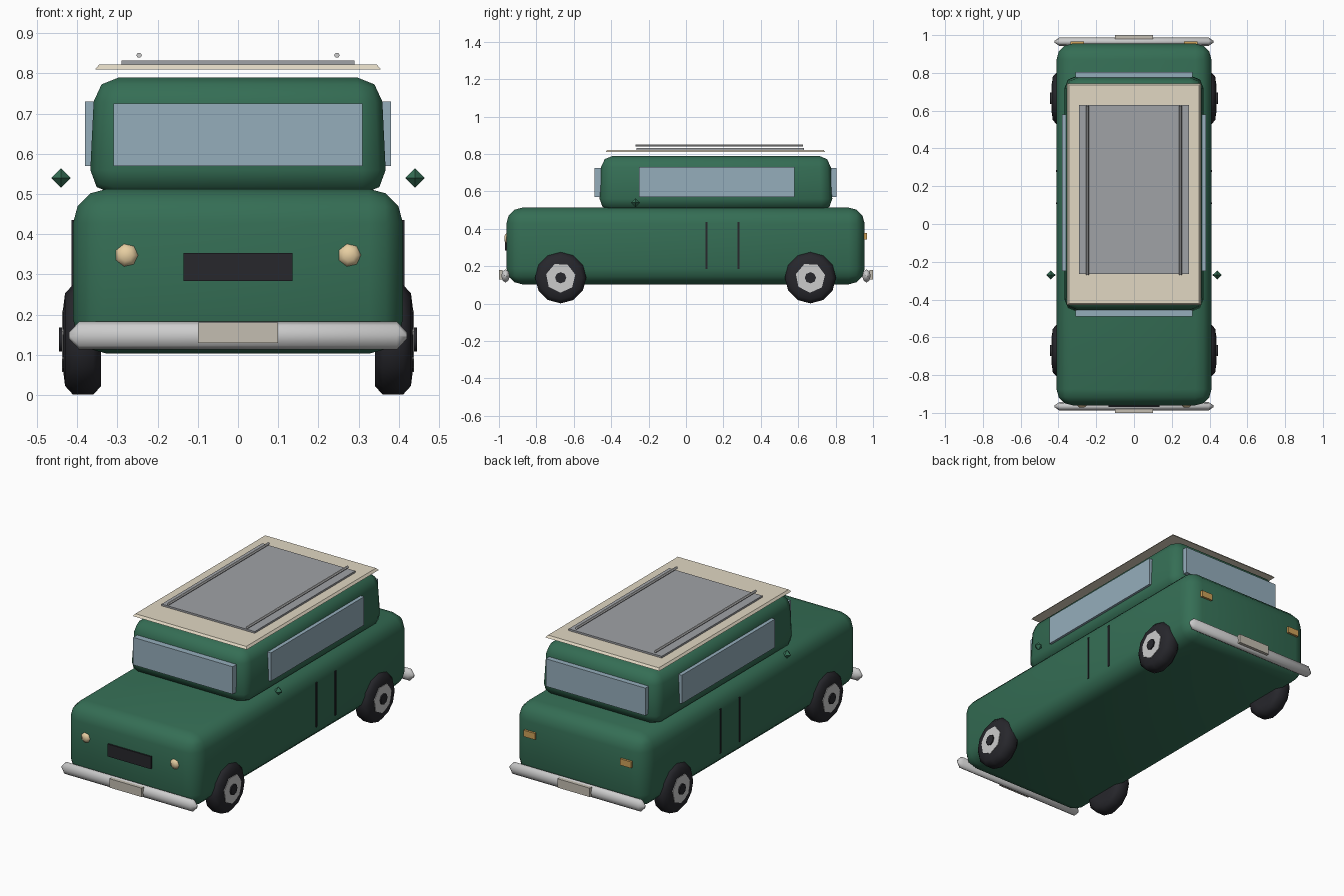
import bpy, bmesh, math
from mathutils import Matrix, Vector

if "Cube" in bpy.data.objects:
    bpy.data.objects.remove(bpy.data.objects["Cube"])


def mat(name, r, g, b):
    m = bpy.data.materials.new(name)
    m.diffuse_color = (r, g, b, 1)
    m.use_nodes = True
    m.node_tree.nodes["Principled BSDF"].inputs["Base Color"].default_value = m.diffuse_color
    return m


GREEN = mat("green_paint", 0.035, 0.155, 0.09)
CREAM = mat("cream_roof", 0.75, 0.68, 0.54)
GLASS = mat("window_glass", 0.30, 0.42, 0.50)
BLACK = mat("black_rubber", 0.02, 0.02, 0.025)
CHROME = mat("chrome", 0.72, 0.72, 0.74)
STEEL = mat("sunroof_glass", 0.35, 0.36, 0.38)
LAMP = mat("lamp", 0.80, 0.62, 0.36)
AMBER = mat("tail_lamp", 0.62, 0.36, 0.10)
PLATE = mat("plate", 0.55, 0.51, 0.44)


def finish(name, bm, material, angle=50):
    bmesh.ops.recalc_face_normals(bm, faces=bm.faces[:])
    me = bpy.data.meshes.new(name)
    bm.to_mesh(me)
    bm.free()
    me.materials.append(material)
    me.shade_smooth()
    me.set_sharp_from_angle(angle=math.radians(angle))
    ob = bpy.data.objects.new(name, me)
    bpy.context.collection.objects.link(ob)
    return ob


def box(name, x, y, z, material, bevel=0, segments=2, taper=0):
    """Box from (min, max) ranges; taper pulls the top edge inwards."""
    bm = bmesh.new()
    bmesh.ops.create_cube(bm, size=1)
    for v in bm.verts:
        top = v.co.z > 0
        for i, (lo, hi) in enumerate((x, y, z)):
            s = 1 if v.co[i] > 0 else -1
            v.co[i] = hi if s > 0 else lo
            if top and i < 2:
                v.co[i] -= s * taper
    if bevel:
        bmesh.ops.bevel(bm, geom=bm.edges[:], offset=bevel, segments=segments,
                        profile=0.5, affect='EDGES')
    return finish(name, bm, material)


def lathe_x(name, profile, centre, sides, material, scale=(1, 1, 1), turn=0.0, angle=50):
    """Spin (x, radius) points round the x axis and cap both ends."""
    bm = bmesh.new()
    rings = []
    for px, r in profile:
        rings.append([bm.verts.new((px, r * math.cos(turn + 2 * math.pi * k / sides),
                                    r * math.sin(turn + 2 * math.pi * k / sides)))
                      for k in range(sides)])
    for a, b in zip(rings, rings[1:]):
        for k in range(sides):
            j = (k + 1) % sides
            bm.faces.new((a[k], a[j], b[j], b[k]))
    bm.faces.new(rings[0])
    bm.faces.new(rings[-1])
    bm.transform(Matrix.Translation(Vector(centre)) @ Matrix.Diagonal((*scale, 1)))
    return finish(name, bm, material, angle)


# Body and cabin
box("body", (-0.41, 0.41), (-0.96, 0.955), (0.103, 0.513), GREEN, 0.085, 3)
box("cabin", (-0.37, 0.37), (-0.465, 0.785), (0.50, 0.79), GREEN, 0.06, 2, 0.014)

# Roof panel, sunroof and rails
box("roof_panel", (-0.355, 0.355), (-0.43, 0.745), (0.81, 0.822), CREAM, taper=0.01)
box("sunroof", (-0.29, 0.29), (-0.265, 0.63), (0.822, 0.832), STEEL)
for side, s in (("left", -1), ("right", 1)):
    rail = lathe_x("roof_rail_" + side, [(-0.447, 0.007), (0.447, 0.007)], (0, 0, 0), 6, CHROME)
    rail.data.transform(Matrix.Translation((s * 0.246, 0.178, 0.845))
                        @ Matrix.Rotation(math.pi / 2, 4, 'Z'))

# Windows
box("windshield", (-0.31, 0.31), (-0.49, -0.455), (0.57, 0.725), GLASS)
box("rear_window", (-0.31, 0.31), (0.775, 0.805), (0.57, 0.725), GLASS)

for side, s in (("left", -1), ("right", 1)):
    def span(a, b):
        return tuple(sorted((s * a, s * b)))

    box("side_window_" + side, span(0.345, 0.38), (-0.25, 0.58), (0.57, 0.73), GLASS)
    # Door seams
    for tag, y in (("front", 0.11), ("rear", 0.28)):
        box(f"door_seam_{tag}_{side}", span(0.40, 0.414), (y - 0.005, y + 0.005),
            (0.185, 0.435), BLACK)
    # Side mirror
    lathe_x("mirror_" + side, [(-0.024, 0.0005), (0, 0.024), (0.024, 0.0005)],
            (s * 0.44, -0.27, 0.54), 4, GREEN, angle=20)
    # Headlight
    lamp = lathe_x("headlight_" + side, [(-0.025, 0.03), (0.005, 0.03), (0.017, 0.015)],
                   (0, 0, 0), 7, LAMP)
    lamp.data.transform(Matrix.Translation((s * 0.277, -0.954, 0.348))
                        @ Matrix.Rotation(-math.pi / 2, 4, 'Z'))
    # Tail light
    box("tail_light_" + side, span(0.265, 0.335), (0.94, 0.967), (0.342, 0.378), AMBER)
    # Wheels: tyre, hub and cap
    for tag, y in (("front", -0.67), ("rear", 0.665)):
        c = (s * 0.385, y, 0.138)
        lathe_x(f"tyre_{tag}_{side}",
                [(-0.045, 0.08), (-0.045, 0.115), (-0.025, 0.137), (0.025, 0.137),
                 (0.045, 0.115), (0.05, 0.075)], c, 12, BLACK, (s, 1, 1))
        lathe_x(f"hub_{tag}_{side}", [(0.0, 0.08), (0.053, 0.08)], c, 7, CHROME, (s, 1, 1), 0.2)
        lathe_x(f"hub_cap_{tag}_{side}", [(0.04, 0.03), (0.06, 0.03)], c, 8, BLACK, (s, 1, 1))

# Grille
box("grille", (-0.135, 0.135), (-0.968, -0.94), (0.284, 0.354), BLACK)

# Bumpers and blank plates
for tag, s in (("front", -1), ("rear", 1)):
    lathe_x("bumper_" + tag, [(-0.42, 0.008), (-0.395, 0.035), (0.395, 0.035), (0.42, 0.008)],
            (0, s * 0.965, 0.148), 8, CHROME, (1, 0.65, 1))
    box("plate_" + tag, (-0.10, 0.10), tuple(sorted((s * 0.98, s * 1.0))), (0.13, 0.18), PLATE)
